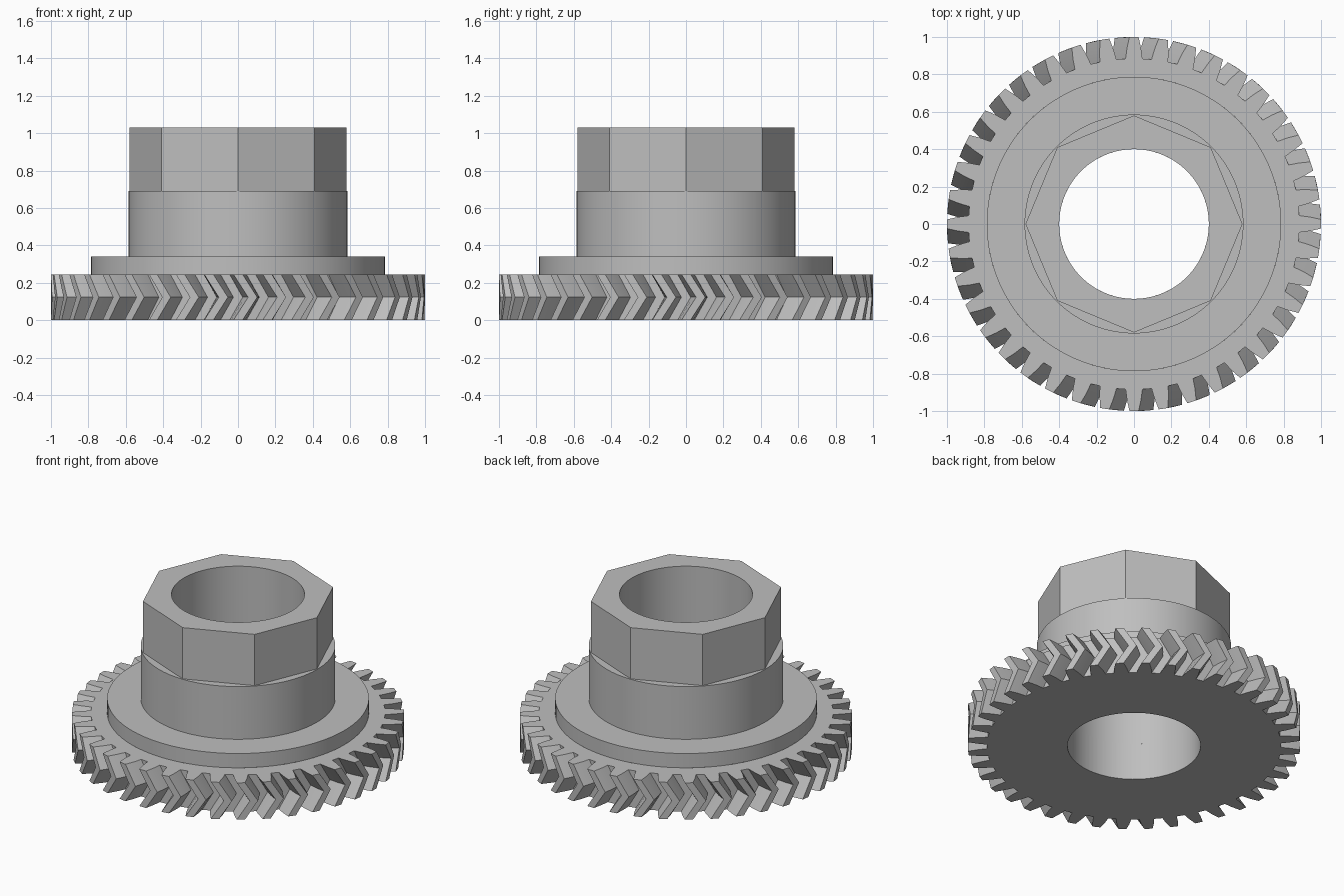
import bpy
import bmesh
from math import radians, cos, sin, pi

cube = bpy.data.objects.get("Cube")
if cube:
    bpy.data.objects.remove(cube, do_unlink=True)

# Sizes
TEETH = 40
TWIST = radians(4.5)
BORE = 0.40
GEAR_TOP, COLLAR_TOP, BARREL_TOP, HEX_TOP = 0.245, 0.34, 0.69, 1.03
COLLAR_R, BARREL_R = 0.787, 0.585

grey = bpy.data.materials.new("plain grey")
grey.use_nodes = True
colour = (0.52, 0.52, 0.52, 1)
grey.diffuse_color = colour
grey.node_tree.nodes["Principled BSDF"].inputs["Base Color"].default_value = colour


def loft(name, loops, closed=False):
    """Skin a list of equal-length point loops with quads."""
    bm = bmesh.new()
    rings = [[bm.verts.new(p) for p in loop] for loop in loops]
    pairs = list(zip(rings, rings[1:]))
    if closed:
        pairs.append((rings[-1], rings[0]))
    for a, b in pairs:
        for i in range(len(a)):
            j = (i + 1) % len(a)
            bm.faces.new((a[i], a[j], b[j], b[i]))
    mesh = bpy.data.meshes.new(name)
    bm.to_mesh(mesh)
    bm.free()
    mesh.materials.append(grey)
    obj = bpy.data.objects.new(name, mesh)
    bpy.context.collection.objects.link(obj)
    bpy.ops.object.select_all(action="DESELECT")
    obj.select_set(True)
    bpy.context.view_layer.objects.active = obj
    bpy.ops.object.shade_smooth_by_angle(angle=radians(25))
    return obj


def ring(polar, z, turn=0.0):
    return [(r * cos(a + turn), r * sin(a + turn), z) for a, r in polar]


def circle(angles, r):
    return [(a, r) for a in angles]


# Tooth outline repeated around the wheel
half_tooth = [(2.9, 0.885), (2.3, 0.94), (1.4, 1.0)]
tooth = [(-a, r) for a, r in half_tooth] + half_tooth[::-1]
teeth = [(2 * pi * k / TEETH + radians(a), r)
         for k in range(TEETH) for a, r in tooth]
gear_angles = [a for a, r in teeth]
gear_bore = circle(gear_angles, BORE)

# Herringbone wheel: underside, two opposed helical halves, top face
loft("herringbone_gear", [
    ring(gear_bore, GEAR_TOP),
    ring(gear_bore, 0),
    ring(teeth, 0),
    ring(teeth, GEAR_TOP / 2, TWIST),
    ring(teeth, GEAR_TOP),
    ring(circle(gear_angles, COLLAR_R), GEAR_TOP),
])

# Collar and round barrel
SEGMENTS = 120
angles = [2 * pi * i / SEGMENTS for i in range(SEGMENTS)]
collar = circle(angles, COLLAR_R)
barrel = circle(angles, BARREL_R)
bore = circle(angles, BORE)
side = pi / 4
octagon = [(a, 0.58 * cos(side / 2) / cos(a % side - side / 2)) for a in angles]

loft("collar", [
    ring(collar, GEAR_TOP),
    ring(collar, COLLAR_TOP),
    ring(barrel, COLLAR_TOP),
])
loft("barrel", [
    ring(barrel, COLLAR_TOP),
    ring(barrel, BARREL_TOP),
    ring(octagon, BARREL_TOP),
])

# Eight-sided head with the bore running down to the wheel
loft("octagonal_head", [
    ring(octagon, BARREL_TOP),
    ring(octagon, HEX_TOP),
    ring(bore, HEX_TOP),
    ring(bore, GEAR_TOP),
])
